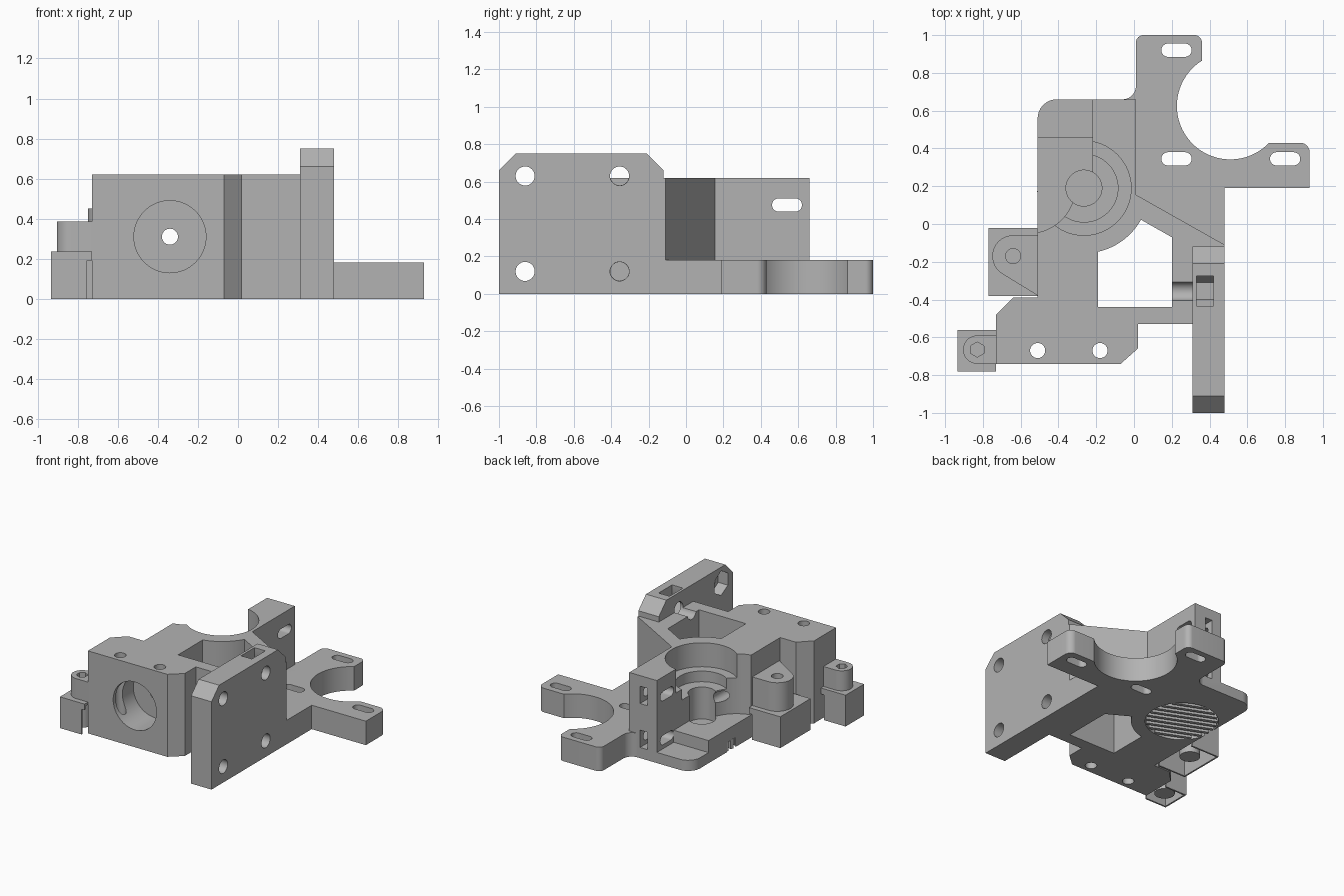
import bpy, bmesh
from math import sin, cos, radians, pi, tan
from mathutils import Matrix, Vector

cube = bpy.data.objects.get("Cube")
if cube:
    bpy.data.objects.remove(cube)

grey = bpy.data.materials.new("matte grey")
grey.use_nodes = True
grey.diffuse_color = (0.45, 0.45, 0.45, 1)
grey.node_tree.nodes["Principled BSDF"].inputs["Base Color"].default_value = grey.diffuse_color


def finish(name, bm):
    bmesh.ops.recalc_face_normals(bm, faces=bm.faces)
    mesh = bpy.data.meshes.new(name)
    bm.to_mesh(mesh)
    bm.free()
    mesh.materials.append(grey)
    obj = bpy.data.objects.new(name, mesh)
    bpy.context.collection.objects.link(obj)
    return obj


def prism(name, pts, z0, z1):
    bm = bmesh.new()
    face = bm.faces.new([bm.verts.new((p[0], p[1], z0)) for p in pts])
    out = bmesh.ops.extrude_face_region(bm, geom=[face])["geom"]
    top = [v for v in out if isinstance(v, bmesh.types.BMVert)]
    bmesh.ops.translate(bm, verts=top, vec=(0, 0, z1 - z0))
    return finish(name, bm)


def box(name, x0, x1, y0, y1, z0, z1):
    return prism(name, [(x0, y0), (x1, y0), (x1, y1), (x0, y1)], z0, z1)


def rod(name, start, end, r, sides=64, spin=0):
    a, b = Vector(start), Vector(end)
    turn = (b - a).to_track_quat('Z', 'Y').to_matrix().to_4x4()
    mat = Matrix.Translation((a + b) / 2) @ turn @ Matrix.Rotation(spin, 4, 'Z')
    bm = bmesh.new()
    bmesh.ops.create_cone(bm, cap_ends=True, segments=sides, radius1=r, radius2=r,
                          depth=(b - a).length, matrix=mat)
    return finish(name, bm)


def upright(name, x, y, r, z0, z1, sides=64):
    return rod(name, (x, y, z0), (x, y, z1), r, sides)


def arc(x, y, r, a0, a1, n=24):
    angles = [radians(a0 + (a1 - a0) * i / n) for i in range(n + 1)]
    return [(x + r * cos(a), y + r * sin(a)) for a in angles]


def rounded(pts):
    """Outline whose corners (x, y, radius) are rounded."""
    out = []
    for i, (x, y, r) in enumerate(pts):
        p = Vector((x, y))
        if not r:
            out.append((x, y))
            continue
        u = (Vector(pts[i - 1][:2]) - p).normalized()
        v = (Vector(pts[(i + 1) % len(pts)][:2]) - p).normalized()
        half = u.angle(v) / 2
        centre = p + (u + v).normalized() * r / sin(half)
        s, e = p + u * r / tan(half) - centre, p + v * r / tan(half) - centre
        for k in range(9):
            d = s.lerp(e, k / 8).normalized() * r
            out.append(tuple(centre + d))
    return out


def slot(x, y, z0, z1, length, width):
    h, r = (length - width) / 2, width / 2
    return prism("slot_cutter", arc(x + h, y, r, -90, 90) + arc(x - h, y, r, 90, 270), z0, z1)


def cut(obj, cutters):
    for c in cutters:
        c.hide_render = True
        m = obj.modifiers.new("cut", 'BOOLEAN')
        m.operation, m.solver, m.object = 'DIFFERENCE', 'EXACT', c
    bpy.context.view_layer.update()
    deps = bpy.context.evaluated_depsgraph_get()
    mesh = bpy.data.meshes.new_from_object(obj.evaluated_get(deps))
    obj.modifiers.clear()
    obj.data = mesh
    for c in cutters:
        bpy.data.objects.remove(c)


BX, BY = -0.265, 0.19      # main bore axis
FX, FZ = -0.34, 0.31       # front-to-back channel


def side_slot(z):
    s = slot(0, 0, -0.4, 0.06, 0.16, 0.07)
    s.data.transform(Matrix(((0, 0, 1, 0), (1, 0, 0, 0.54), (0, 1, 0, z), (0, 0, 0, 1))))
    return s


# Main block
body = prism("main_block", rounded([
    (-0.73, -0.74, 0), (-0.07, -0.74, 0), (0.02, -0.66, 0), (0.02, -0.53, 0),
    (0.31, -0.53, 0), (0.31, -0.12, 0), (0.48, -0.12, 0), (0.48, -0.11, 0),
    (0.01, 0.155, 0), (0.01, 0.66, 0), (-0.51, 0.66, 0.1), (-0.51, -0.39, 0),
    (-0.64, -0.39, 0), (-0.73, -0.48, 0)]), 0, 0.62)
window = [(-0.19, -0.44), (0.2, -0.44), (0.2, -0.07)] + arc(BX, BY, 0.345, -29, -77.5)
cutters = [
    prism("window_cutter", window, -0.1, 0.8),
    box("side_opening_cutter", -0.9, -0.22, 0.17, 0.9, 0.17, 0.8),
    upright("roller_cutter", -0.56, 0.2, 0.25, 0.17, 0.8),
    box("rear_step_cutter", -0.9, -0.22, 0.46, 0.9, 0.08, 0.5),
    upright("bearing_cutter", BX, BY, 0.25, 0.44, 0.8),
    upright("bore_step_cutter", BX, BY, 0.18, 0.36, 0.7),
    upright("shaft_cutter", BX, BY, 0.095, 0.12, 0.6),
    upright("lower_bearing_cutter", BX, BY, 0.25, -0.1, 0.07),
    rod("front_recess_cutter", (FX, -0.9, FZ), (FX, -0.5, FZ), 0.18),
    rod("channel_cutter", (FX, -0.8, FZ), (FX, 0.3, FZ), 0.04, 32),
    rod("cross_hole_top", (0.15, -0.355, 0.63), (0.4, -0.355, 0.63), 0.05, 32),
    rod("cross_hole_low", (0.15, -0.355, 0.12), (0.4, -0.355, 0.12), 0.05, 32),
]
cutters += [upright("screw_cutter", x, -0.67, 0.04, -0.1, 0.8, 32) for x in (-0.51, -0.18)]
for z in (0.145, 0.475):
    cutters += [side_slot(z), box("nut_cutter", -0.14, -0.08, 0.45, 0.8, z - 0.065, z + 0.065)]
cut(body, cutters)

# Thin ribs across the lower bearing seat
for i in range(-4, 5):
    off = i * 0.052
    half = (0.245 ** 2 - off ** 2) ** 0.5
    rib = box("seat_rib", -half, half, off - 0.012, off + 0.012, 0.002, 0.075)
    rib.data.transform(Matrix.Translation((BX, BY, 0)) @ Matrix.Rotation(radians(-23), 4, 'Z'))

# Motor flange with round cutout and adjustment slots
flange = prism("motor_flange", rounded([
    (-0.1, 0.6, 0), (-0.1, 0.66, 0), (0.01, 0.66, 0.07), (0.01, 1, 0.04), (0.36, 1, 0.04),
    (0.36, 0.43, 0), (0.93, 0.43, 0.05), (0.93, 0.19, 0), (0.48, 0.19, 0),
    (0.48, -0.11, 0), (0, 0.155, 0), (0, 0.6, 0)]), 0, 0.18)
cut(flange, [upright("motor_cutter", 0.51, 0.625, 0.283, -0.1, 0.4, 96), side_slot(0.145),
             box("nut_cutter", -0.14, -0.08, 0.45, 0.8, 0.08, 0.21)]
    + [slot(x, y, -0.1, 0.4, 0.16, 0.07) for x, y in ((0.225, 0.92), (0.225, 0.345), (0.8, 0.345))])

# Upright carriage plate, profile drawn in the y-z plane
plate = prism("carriage_plate", [(-1, 0), (-0.12, 0), (-0.12, 0.66), (-0.21, 0.75),
                                 (-0.91, 0.75), (-1, 0.66)], 0.31, 0.48)
plate.data.transform(Matrix(((0, 0, 1, 0), (1, 0, 0, 0), (0, 1, 0, 0), (0, 0, 0, 1))))
holes = [rod("hole_cutter", (0.2, y, z), (0.6, y, z), 0.051, 32)
         for y in (-0.86, -0.355) for z in (0.12, 0.63)]
holes += [rod("hex_cutter", (0.2, -0.86, z), (0.39, -0.86, z), 0.092, 6) for z in (0.12, 0.63)]
holes += [rod("nut_hex_cutter", (0.33, -0.355, 0.63), (0.42, -0.355, 0.63), 0.092, 6,
              0 if abs(Vector((1, 0, 0)).to_track_quat('Z', 'Y').to_matrix()[2][0]) > 0.5 else pi / 6),
          box("nut_slot_cutter", 0.33, 0.42, -0.435, -0.275, 0.63, 0.9)]
cut(plate, holes)


# Screw bosses on thin hollow skirts
def boss(name, x, y, outline, top, x0, x1, y0, y1, r, sides):
    skirt = box(name + "_skirt", x0, x1, y0, y1, 0, 0.235)
    cut(skirt, [box("hollow", x0 + 0.012, x1 + 0.1, y0 + 0.012, y1 - 0.012, -0.1, 0.215),
                box("gap", x1 - 0.025, x1 + 0.1, y0 - 0.1, y1 + 0.1, -0.1, 0.19)])
    head = prism(name + "_head", outline, 0.22, top)
    cut(head, [upright("hole", x, y, r, 0.225, 0.8, sides)])
    upright(name + "_post", x, y, 0.07, 0.02, 0.22, 32)


boss("side_boss", -0.64, -0.17,
     [(-0.5, -0.06)] + arc(-0.64, -0.17, 0.11, 90, 237) + [(-0.5, -0.385)],
     0.45, -0.77, -0.51, -0.38, -0.02, 0.04, 32)
boss("front_boss", -0.83, -0.665,
     [(-0.72, -0.59)] + arc(-0.83, -0.665, 0.075, 90, 270) + [(-0.72, -0.74)],
     0.385, -0.935, -0.73, -0.78, -0.56, 0.04, 6)

# Smooth the round walls, keep sharp edges
bpy.ops.object.select_all(action='DESELECT')
for o in bpy.context.collection.objects:
    if o.type == 'MESH' and grey.name in o.data.materials:
        o.select_set(True)
        bpy.context.view_layer.objects.active = o
bpy.ops.object.shade_smooth_by_angle(angle=radians(30))
